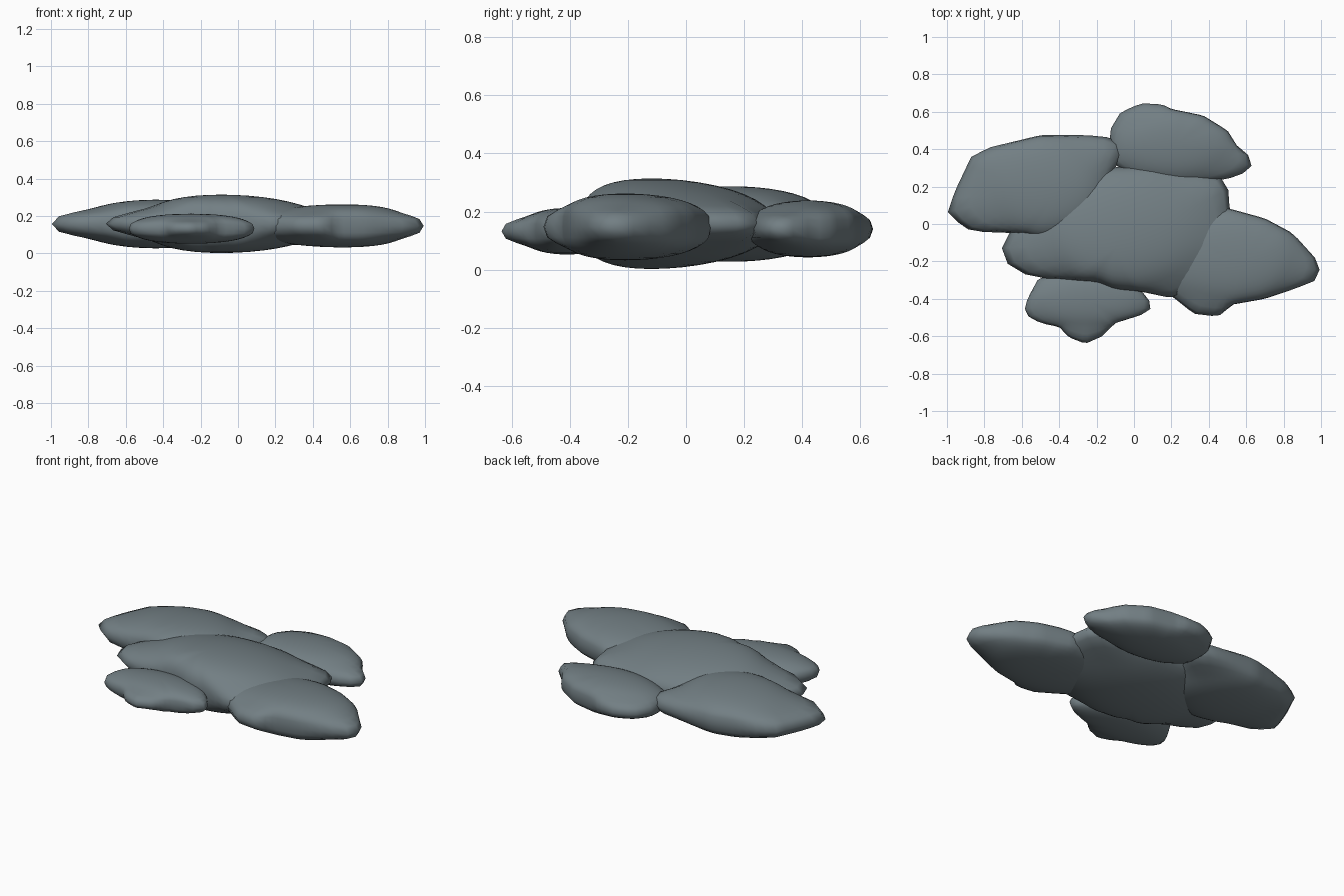
import bpy, bmesh, math

slate = bpy.data.materials.new("slate_grey")
slate.diffuse_color = (0.17, 0.212, 0.23, 1)


def radius_at(polar, a):
    """Distance from the centre to the straight-sided outline at angle a."""
    a %= 2 * math.pi
    n = len(polar)
    for i in range(n):
        a0, r0 = polar[i]
        a1, r1 = polar[(i + 1) % n]
        span = (a1 - a0) % (2 * math.pi)
        t = (a - a0) % (2 * math.pi)
        if t <= span:
            return r0 * r1 * math.sin(span) / (r0 * math.sin(t) + r1 * math.sin(span - t))
    return polar[0][1]


def puff(name, centre, height, core, peak, power, outline):
    """Blunt flattened lump on an oval core, drawn out to the ragged outline at its equator."""
    cx, cy, cz = centre
    polar = sorted((math.atan2(y - cy, x - cx) % (2 * math.pi), math.hypot(x - cx, y - cy))
                   for x, y in outline)
    bm = bmesh.new()
    bmesh.ops.create_uvsphere(bm, u_segments=48, v_segments=20, radius=1)
    for v in bm.verts:
        x, y, z = v.co
        a = math.atan2(y, x)
        s = math.hypot(x, y)
        rim = radius_at(polar, a)
        oval = 1 / math.hypot(math.cos(a) / core[0], math.sin(a) / core[1])
        oval = min(oval, rim)
        r = s * (oval + (rim - oval) * s ** 14)
        lift = abs(z) ** power if abs(z) > 1e-5 else 0
        v.co = (cx + r * math.cos(a) + peak[0] * z * z,
                cy + r * math.sin(a) + peak[1] * z * z,
                cz + math.copysign(height * lift, z))
    mesh = bpy.data.meshes.new(name)
    bm.to_mesh(mesh)
    bm.free()
    for p in mesh.polygons:
        p.use_smooth = True
    mesh.materials.append(slate)
    obj = bpy.data.objects.new(name, mesh)
    bpy.context.collection.objects.link(obj)


# Middle lump, the tallest
puff("cloud_middle", (-0.03, -0.04, 0.158), 0.156, (0.47, 0.33), (-0.06, -0.08), 0.8, [
    (-0.73, -0.18), (-0.67, -0.05), (-0.5, 0.14), (-0.28, 0.25), (-0.2, 0.3), (0.1, 0.31),
    (0.33, 0.27), (0.5, 0.24), (0.51, 0.1), (0.54, -0.12), (0.42, -0.3), (0.22, -0.4),
    (0.03, -0.36), (-0.1, -0.35), (-0.2, -0.31), (-0.5, -0.29), (-0.58, -0.27)])

# Left back lump
puff("cloud_left", (-0.49, 0.2, 0.157), 0.13, (0.33, 0.27), (0.05, -0.04), 0.62, [
    (-1.0, 0.05), (-0.96, 0.17), (-0.87, 0.36), (-0.77, 0.41), (-0.5, 0.475), (-0.25, 0.475),
    (-0.1, 0.46), (-0.04, 0.41), (-0.1, 0.3), (-0.16, 0.1), (-0.28, -0.04),
    (-0.43, -0.095), (-0.6, -0.05), (-0.87, -0.04)])

# Right lump
puff("cloud_right", (0.5, -0.18, 0.147), 0.115, (0.39, 0.25), (0.06, -0.03), 0.62, [
    (1.0, -0.29), (0.985, -0.2), (0.85, -0.05), (0.7, 0.03), (0.5, 0.085), (0.3, 0.06),
    (0.13, -0.1), (0.06, -0.28), (0.22, -0.4), (0.32, -0.48), (0.45, -0.495),
    (0.53, -0.43), (0.7, -0.4), (0.85, -0.35)])

# Back lump
puff("cloud_back", (0.22, 0.42, 0.14), 0.098, (0.33, 0.19), (0, 0), 0.62, [
    (-0.13, 0.5), (-0.07, 0.6), (0.04, 0.645), (0.15, 0.64), (0.2, 0.615), (0.37, 0.58),
    (0.5, 0.5), (0.55, 0.42), (0.61, 0.37), (0.635, 0.29), (0.5, 0.24), (0.25, 0.21),
    (0.0, 0.25), (-0.12, 0.33)])

# Front lump, the smallest
puff("cloud_front", (-0.25, -0.41, 0.132), 0.08, (0.31, 0.15), (0, 0), 0.62, [
    (-0.59, -0.48), (-0.57, -0.4), (-0.51, -0.29), (-0.3, -0.22), (-0.1, -0.25), (0.02, -0.34),
    (0.08, -0.4), (0.09, -0.47), (-0.1, -0.53), (-0.17, -0.6), (-0.26, -0.64),
    (-0.35, -0.605), (-0.4, -0.55), (-0.5, -0.53)])
